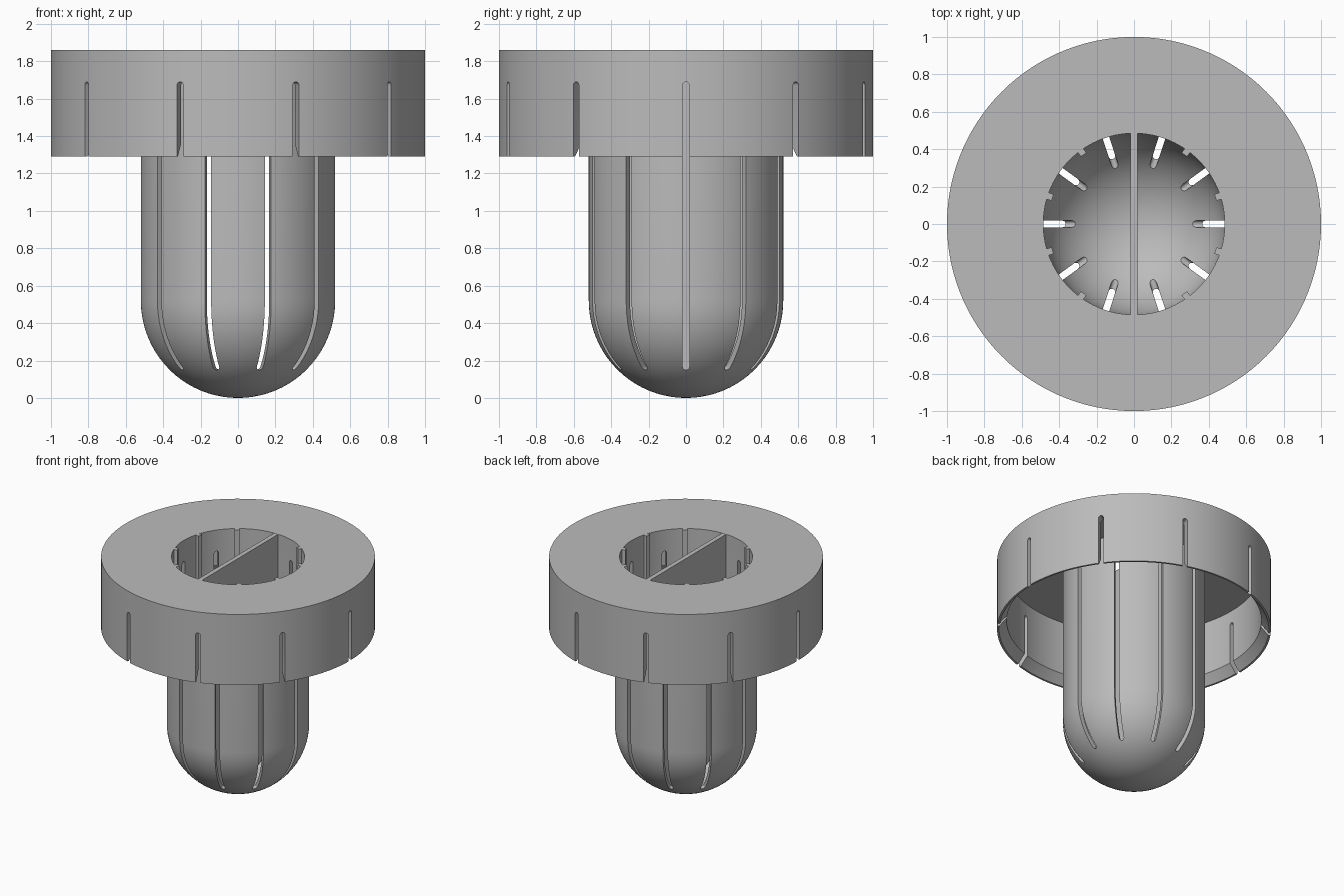
import bpy, bmesh
from math import pi, sin, cos, radians
from mathutils import Matrix, Vector

if "Cube" in bpy.data.objects:
    bpy.data.objects.remove(bpy.data.objects["Cube"], do_unlink=True)

grey = bpy.data.materials.new("grey_plastic")
grey.use_nodes = True
colour = (0.5, 0.5, 0.5, 1)
grey.diffuse_color = colour
grey.node_tree.nodes["Principled BSDF"].inputs["Base Color"].default_value = colour

R_OUT, R_IN = 0.52, 0.485      # cup wall
TOP, SKIRT_BOTTOM = 1.86, 1.29
SLOT = 0.036                   # slot and divider width


def finish(name, bm):
    bmesh.ops.recalc_face_normals(bm, faces=bm.faces)
    mesh = bpy.data.meshes.new(name)
    bm.to_mesh(mesh)
    bm.free()
    mesh.materials.append(grey)
    obj = bpy.data.objects.new(name, mesh)
    bpy.context.collection.objects.link(obj)
    return obj


def activate(obj):
    bpy.ops.object.select_all(action='DESELECT')
    obj.select_set(True)
    bpy.context.view_layer.objects.active = obj


def bowl(radius, steps=20):
    """Quarter circle from the bottom pole up to the straight wall."""
    return [(radius * sin(i / steps * pi / 2), R_OUT - radius * cos(i / steps * pi / 2))
            for i in range(steps + 1)]


def prism(bm, points, offset, matrix=Matrix()):
    """Extrude a flat outline by offset, then place it."""
    face = bm.faces.new([bm.verts.new(p) for p in points])
    extruded = bmesh.ops.extrude_face_region(bm, geom=[face])["geom"]
    moved = [v for v in extruded if isinstance(v, bmesh.types.BMVert)]
    bmesh.ops.translate(bm, verts=moved, vec=offset)
    bmesh.ops.transform(bm, matrix=matrix, verts=list(face.verts) + moved)


# Cup, flat brim and hanging skirt as one turned section
section = bowl(R_OUT) + [(R_OUT, 1.79), (0.93, 1.79), (0.93, 1.36), (0.985, SKIRT_BOTTOM),
                         (1, SKIRT_BOTTOM), (1, TOP), (R_IN, TOP)] + bowl(R_IN)[::-1]
bm = bmesh.new()
verts = [bm.verts.new((r, 0, z)) for r, z in section]
edges = [bm.edges.new(pair) for pair in zip(verts, verts[1:])]
bmesh.ops.spin(bm, geom=verts + edges, cent=(0, 0, 0), axis=(0, 0, 1),
               angle=2 * pi, steps=120, use_merge=False)
bmesh.ops.remove_doubles(bm, verts=bm.verts, dist=0.0005)
cup = finish("slotted_cup", bm)

# Ten round-ended slots pass through both the cup wall and the skirt
half = SLOT / 2
outline = []
for centre, start in ((1.69 - half, 0), (0.15 + half, pi)):
    for i in range(9):
        a = start + pi * i / 8
        outline.append((0.22, half * cos(a), centre + half * sin(a)))
bm = bmesh.new()
for k in range(10):
    prism(bm, outline, Vector((0.9, 0, 0)), Matrix.Rotation(k * pi / 5, 4, 'Z'))
cutter = finish("slot_cutter", bm)
cutter.hide_render = True
cut = cup.modifiers.new("slots", 'BOOLEAN')
cut.operation, cut.solver, cut.object = 'DIFFERENCE', 'EXACT', cutter
activate(cup)
bpy.ops.object.modifier_apply(modifier=cut.name)
bpy.data.objects.remove(cutter, do_unlink=True)
bpy.ops.object.shade_smooth_by_angle(angle=radians(30))

# Upright divider across the cup
arc = bowl(R_IN + 0.01)
rim = R_IN + 0.01
right_side = arc + [(rim, TOP - 0.001)]
left_side = [(-y, z) for y, z in right_side[:0:-1]]
bm = bmesh.new()
prism(bm, [(-half, y, z) for y, z in right_side + left_side], Vector((SLOT, 0, 0)))
finish("divider", bm)

# Slim ribs inside the wall, midway between the slots
bm = bmesh.new()
for k in range(10):
    if k % 5 == 2:
        continue               # the divider stands here
    corners = [(r, s * half, 0.45) for r, s in
               ((0.458, -1), (0.5, -1), (0.5, 1), (0.458, 1))]
    prism(bm, corners, Vector((0, 0, TOP - 0.451)), Matrix.Rotation((k + 0.5) * pi / 5, 4, 'Z'))
finish("inner_ribs", bm)
